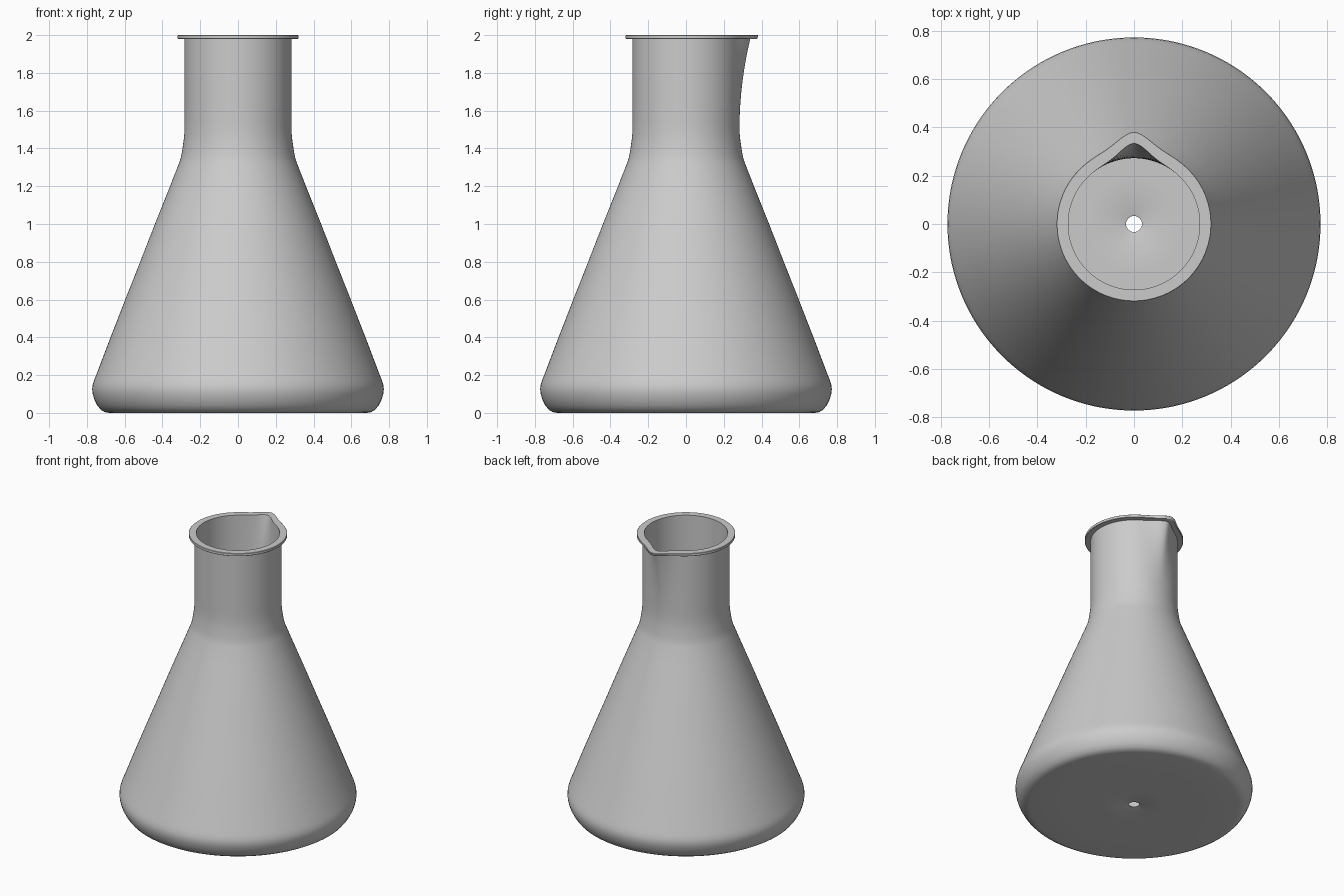
import bpy, bmesh
from math import sin, cos, pi, exp, radians
from mathutils import Vector

if "Cube" in bpy.data.objects:
    bpy.data.objects.remove(bpy.data.objects["Cube"])

SEG, WALL = 144, 0.011

# Outer half-profile (radius, height) from the base hole up to the rim
outer = [(0.04, 0), (0.2, 0), (0.45, 0), (0.68, 0), (0.705, 0.004), (0.727, 0.017),
         (0.745, 0.04), (0.76, 0.07), (0.769, 0.10), (0.772, 0.125), (0.769, 0.15),
         (0.76, 0.178), (0.747, 0.21), (0.68, 0.387), (0.597, 0.6), (0.518, 0.8),
         (0.44, 1.0), (0.36, 1.2), (0.311, 1.325), (0.303, 1.35), (0.297, 1.38),
         (0.288, 1.44), (0.284, 1.48)]
outer += [(0.283, 1.5 + 0.04 * i) for i in range(1, 12)] + [(0.283, 1.98)]
outer = [Vector(p) for p in outer]

# Inner wall: offset the outer profile inwards
inner = []
for i, p in enumerate(outer):
    t = (outer[min(i + 1, len(outer) - 1)] - outer[max(i - 1, 0)]).normalized()
    inner.append(p + Vector((-t.y, t.x)) * WALL)

rim = [Vector(p) for p in [(0.318, 1.98), (0.32, 1.982), (0.32, 1.998), (0.318, 2.0), (0.272, 2.0)]]
hole = [Vector((0.033, 0.008)), Vector((0.033, 0.003))]
profile = outer + rim + inner[::-1] + hole


def spout(angle, z):
    """Outward push of the pouring lip, centred on +y."""
    a = abs((angle - pi / 2 + pi) % (2 * pi) - pi)
    rise = max(0, (z - 1.5) / 0.5) ** 2
    return 0.062 * rise * exp(-(a / radians(14)) ** 1.7)


# Lathe the closed profile, pulling out the spout
bm = bmesh.new()
rings = []
for s in range(SEG):
    a = 2 * pi * s / SEG
    ring = []
    for p in profile:
        r = p.x + spout(a, p.y)
        ring.append(bm.verts.new((r * cos(a), r * sin(a), p.y)))
    rings.append(ring)
n = len(profile)
for s in range(SEG):
    a, b = rings[s], rings[(s + 1) % SEG]
    for i in range(n):
        j = (i + 1) % n
        bm.faces.new((a[i], b[i], b[j], a[j]))
bmesh.ops.recalc_face_normals(bm, faces=bm.faces)
mesh = bpy.data.meshes.new("conical_flask")
bm.to_mesh(mesh)
bm.free()

flask = bpy.data.objects.new("conical_flask", mesh)
bpy.context.collection.objects.link(flask)
bpy.context.view_layer.objects.active = flask
flask.select_set(True)
bpy.ops.object.shade_smooth_by_angle(angle=radians(40))
